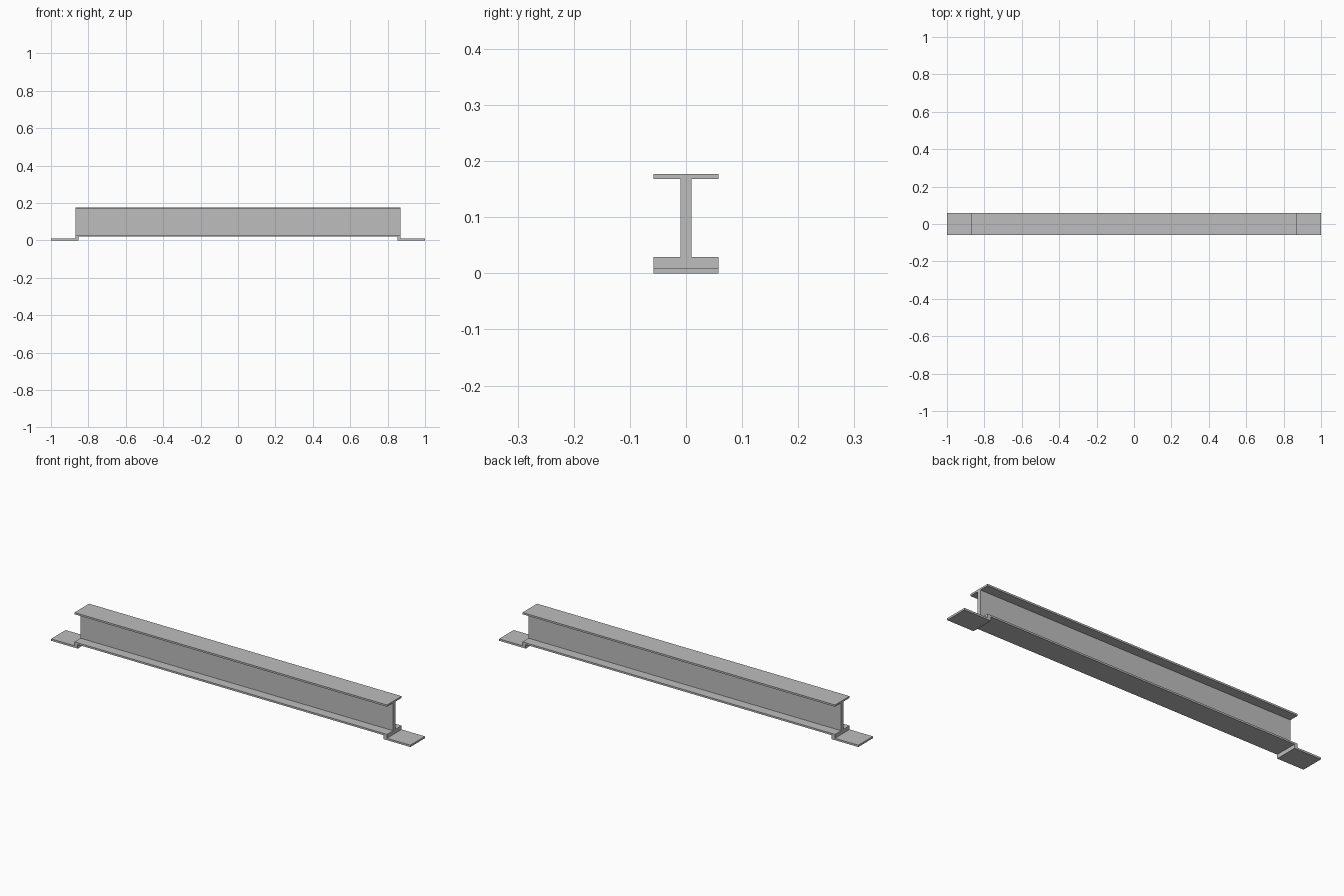
import bpy, bmesh

if "Cube" in bpy.data.objects:
    bpy.data.objects.remove(bpy.data.objects["Cube"])

steel = bpy.data.materials.new("steel_grey")
steel.diffuse_color = (0.51, 0.51, 0.51, 1)
steel.use_nodes = True
steel.node_tree.nodes["Principled BSDF"].inputs["Base Color"].default_value = steel.diffuse_color

HALF_LENGTH = 0.87   # main beam
HALF_WIDTH = 0.058   # flanges and feet
HALF_WEB = 0.0095


def extrude_profile(name, points, half_depth):
    """Extrude an outline in the XZ plane evenly along Y."""
    bm = bmesh.new()
    face = bm.faces.new([bm.verts.new((x, -half_depth, z)) for x, z in points])
    ext = bmesh.ops.extrude_face_region(bm, geom=[face])
    moved = [v for v in ext["geom"] if isinstance(v, bmesh.types.BMVert)]
    bmesh.ops.translate(bm, verts=moved, vec=(0, 2 * half_depth, 0))
    bmesh.ops.recalc_face_normals(bm, faces=bm.faces)
    mesh = bpy.data.meshes.new(name)
    bm.to_mesh(mesh)
    bm.free()
    mesh.materials.append(steel)
    obj = bpy.data.objects.new(name, mesh)
    bpy.context.collection.objects.link(obj)
    return obj


def bar(z0, z1):
    return [(-HALF_LENGTH, z0), (HALF_LENGTH, z0), (HALF_LENGTH, z1), (-HALF_LENGTH, z1)]


# Bottom flange, stepping down into a flat mounting foot at each end
step = [(0.852, 0.02), (0.852, 0), (1, 0), (1, 0.0095), (HALF_LENGTH, 0.0095), (HALF_LENGTH, 0.029)]
extrude_profile("bottom_flange_with_feet", step + [(-x, z) for x, z in reversed(step)], HALF_WIDTH)

# Upright web and top flange
extrude_profile("web", bar(0.029, 0.168), HALF_WEB)
extrude_profile("top_flange", bar(0.168, 0.177), HALF_WIDTH)
